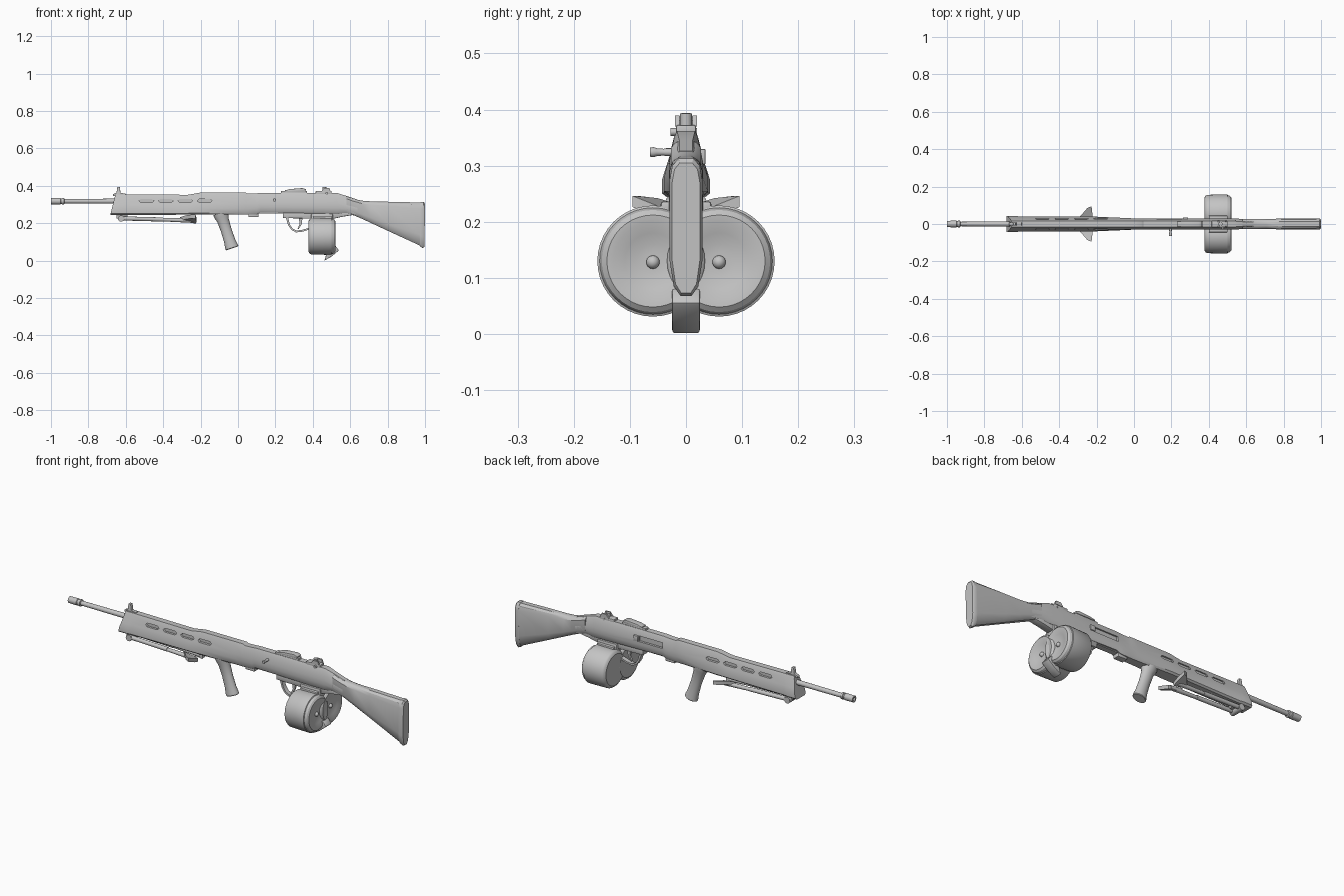
import bpy, bmesh, math
from mathutils import Vector

grey = bpy.data.materials.new("neutral_grey")
grey.diffuse_color = (0.55, 0.55, 0.55, 1)


def make(name, verts, faces, bevel=0.0, cuts=()):
    """Mesh part with optional bevel and cutters, smoothed by angle."""
    bm = bmesh.new()
    vs = [bm.verts.new(v) for v in verts]
    for f in faces:
        bm.faces.new([vs[i] for i in f])
    bmesh.ops.remove_doubles(bm, verts=bm.verts, dist=1e-5)
    bmesh.ops.recalc_face_normals(bm, faces=bm.faces)
    if bevel:
        sharp = [e for e in bm.edges if e.calc_face_angle(0) > 0.6]
        bmesh.ops.bevel(bm, geom=sharp, offset=bevel, segments=2, profile=0.5, affect='EDGES')
    me = bpy.data.meshes.new(name)
    bm.to_mesh(me)
    bm.free()
    me.materials.append(grey)
    ob = bpy.data.objects.new(name, me)
    bpy.context.collection.objects.link(ob)
    bpy.ops.object.select_all(action='DESELECT')
    bpy.context.view_layer.objects.active = ob
    ob.select_set(True)
    for c in cuts:
        m = ob.modifiers.new("cut", 'BOOLEAN')
        m.operation, m.solver, m.object = 'DIFFERENCE', 'EXACT', c
        bpy.ops.object.modifier_apply(modifier=m.name)
        bpy.data.objects.remove(c)
    bpy.ops.object.shade_smooth_by_angle(angle=math.radians(32))
    return ob


def loft(name, rings, **kw):
    n = len(rings[0])
    verts = [v for r in rings for v in r]
    faces = [(k * n + i, k * n + (i + 1) % n, (k + 1) * n + (i + 1) % n, (k + 1) * n + i)
             for k in range(len(rings) - 1) for i in range(n)]
    faces += [tuple(range(n)), tuple(range(len(verts) - n, len(verts)))]
    return make(name, verts, faces, **kw)


def plate(name, pts, y0, y1, **kw):
    """Side outline in x, z extruded across y."""
    return loft(name, [[(x, y, z) for x, z in pts] for y in (y0, y1)], **kw)


def box(name, x0, x1, y0, y1, z0, z1, **kw):
    return plate(name, [(x0, z0), (x1, z0), (x1, z1), (x0, z1)], y0, y1, **kw)


def turned(name, origin, direction, profile, n=20, squash=1.0):
    """Profile of (distance, radius) spun round an axis."""
    o, d = Vector(origin), Vector(direction).normalized()
    u = d.cross(Vector((0, 1, 0)))
    u = u.normalized() if u.length > 0.01 else Vector((1, 0, 0))
    v = d.cross(u)
    verts, faces = [], []
    for t, r in profile:
        for i in range(n):
            a = 2 * math.pi * i / n
            verts.append(o + d * t + u * r * math.cos(a) + v * r * squash * math.sin(a))
    for k in range(len(profile) - 1):
        for i in range(n):
            j = (i + 1) % n
            q = (k * n + i, k * n + j, (k + 1) * n + j, (k + 1) * n + i)
            if profile[k][1] == 0:
                q = (k * n, q[2], q[3])
            elif profile[k + 1][1] == 0:
                q = (q[0], q[1], (k + 1) * n)
            faces.append(q)
    return make(name, verts, faces)


def rod(name, a, b, r, r2=None, n=14):
    a, b = Vector(a), Vector(b)
    L = (b - a).length
    return turned(name, a, b - a, [(0, 0), (0, r), (L, r2 or r), (L, 0)], n)


def body_rings(stations, heights):
    """Stations: x bottom, x top, z bottom, z top, half widths by height."""
    rings = []
    for xb, xt, zb, zt, ws in stations:
        half = [(xb + (xt - xb) * t, w, zb + (zt - zb) * t) for t, w in zip(heights, ws)]
        rings.append(half + [(x, -w, z) for x, w, z in reversed(half)])
    return rings


# Barrel with muzzle device and open bore
turned("barrel", (-1, 0, 0.318), (1, 0, 0),
       [(0.03, 0), (0.03, 0.009), (0, 0.009), (0, 0.017), (0.05, 0.018), (0.053, 0.015),
        (0.058, 0.015), (0.06, 0.018), (0.07, 0.018), (0.072, 0.012), (0.38, 0.0135), (0.38, 0)])

# Vent slots and ejection port cutters
cutters = []
for i in range(4):
    x = -0.53 + 0.104 * i
    slot = [(x, 0.32), (x + 0.01, 0.329), (x + 0.07, 0.329), (x + 0.08, 0.32), (x + 0.07, 0.311), (x + 0.01, 0.311)]
    for s in (-1, 1):
        cutters.append(plate("slot_cutter", slot, s * 0.018, s * 0.06))
cutters.append(box("port_cutter", 0.12, 0.26, 0.018, 0.06, 0.302, 0.33))
for c in cutters:
    c.hide_render = True

# Handguard and receiver in one tapering body
wide = [0.033, 0.043, 0.043, 0.035, 0.021, 0.016]
mid = [0.030, 0.039, 0.039, 0.033, 0.021, 0.016]
slim = [0.022, 0.027, 0.030, 0.030, 0.021, 0.016]
rear = [0.015, 0.022, 0.027, 0.027, 0.018, 0.012]
heights = [0, 0.07, 0.28, 0.5, 0.9, 1]
loft("receiver", body_rings([
    (-0.683, -0.655, 0.243, 0.355, wide), (-0.63, -0.62, 0.243, 0.355, wide),
    (-0.61, -0.60, 0.243, 0.355, mid), (-0.27, -0.27, 0.246, 0.352, mid),
    (-0.20, -0.20, 0.246, 0.364, mid), (0.0, 0.0, 0.246, 0.364, slim),
    (0.04, 0.04, 0.246, 0.364, slim), (0.05, 0.05, 0.246, 0.358, slim),
    (0.10, 0.10, 0.248, 0.36, slim), (0.12, 0.12, 0.258, 0.362, slim),
    (0.53, 0.53, 0.25, 0.362, slim), (0.58, 0.58, 0.25, 0.346, rear),
    (0.64, 0.64, 0.238, 0.326, rear)], heights), cuts=cutters)

# Shoulder stock and butt pad
neck = [0.012, 0.020, 0.027, 0.027, 0.020, 0.010]
butt = [0.010, 0.022, 0.029, 0.029, 0.024, 0.013]
sh = [0, 0.07, 0.25, 0.85, 0.95, 1]
loft("stock", body_rings([
    (0.58, 0.58, 0.252, 0.345, neck), (0.62, 0.62, 0.242, 0.330, neck),
    (0.66, 0.66, 0.225, 0.321, neck), (0.71, 0.71, 0.202, 0.317, neck),
    (0.80, 0.80, 0.160, 0.315, butt), (0.972, 0.975, 0.081, 0.311, butt)], sh))
loft("butt_pad", body_rings([
    (0.972, 0.975, 0.076, 0.313, butt), (0.987, 0.993, 0.068, 0.313, butt),
    (0.997, 1.0, 0.073, 0.305, [w * 0.85 for w in butt])], sh))

# Lower receiver and magazine well
plate("lower_receiver", [(0.24, 0.262), (0.24, 0.228), (0.50, 0.222), (0.56, 0.235), (0.62, 0.245), (0.60, 0.27)],
      -0.021, 0.021, bevel=0.004)
box("hand_stop", 0.055, 0.11, -0.018, 0.018, 0.233, 0.255, bevel=0.003)
box("bottom_rail", 0.11, 0.25, -0.015, 0.015, 0.252, 0.27)

# Trigger and guard
plate("trigger_guard", [(0.255, 0.232), (0.268, 0.19), (0.285, 0.165), (0.31, 0.151), (0.345, 0.155), (0.385, 0.168),
                        (0.385, 0.178), (0.345, 0.165), (0.312, 0.161), (0.292, 0.172), (0.277, 0.194), (0.268, 0.232)],
      -0.012, 0.012)
plate("trigger", [(0.325, 0.23), (0.33, 0.195), (0.318, 0.17), (0.325, 0.17), (0.341, 0.195), (0.345, 0.23)],
      -0.006, 0.006)

# Twin drum magazine with dished faces and knobs
drum = [(0, 0), (0, 0.03), (0.002, 0.07), (0, 0.082), (0.006, 0.092), (0.014, 0.097), (0.112, 0.099),
        (0.122, 0.099), (0.124, 0.095), (0.136, 0.091), (0.143, 0.082), (0.142, 0.07), (0.136, 0.05),
        (0.131, 0.03), (0.130, 0.015), (0.130, 0)]
for side, s in (("left", -1), ("right", 1)):
    turned("drum_" + side, (0.377, s * 0.059, 0.13), (1, 0, 0), drum, 40)
    turned("drum_knob_" + side, (0.502, s * 0.059, 0.128), (1, 0, 0),
           [(0, 0.012), (0.008, 0.012), (0.013, 0.009), (0.016, 0.005), (0.017, 0)], 14)
    box("drum_latch_" + side, 0.40, 0.50, s * 0.02, s * 0.045, 0.215, 0.236, bevel=0.004)
box("feed_tower", 0.39, 0.508, -0.03, 0.03, 0.06, 0.25, bevel=0.006)
# Flared foot under the drums
plate("drum_foot", [(0.44, 0.07), (0.475, 0.045), (0.462, 0.0), (0.50, 0.022), (0.54, 0.055), (0.522, 0.078), (0.49, 0.09)],
      -0.025, 0.025, bevel=0.004)

# Angled foregrip
turned("foregrip", (-0.093, 0, 0.255), (0.061, 0, -0.188),
       [(0, 0), (0, 0.042), (0.02, 0.039), (0.04, 0.032), (0.1, 0.029), (0.16, 0.031), (0.185, 0.035),
        (0.196, 0.036), (0.199, 0.033), (0.199, 0)], 20, 0.75)

# Folded bipod
rod("bipod_pivot", (-0.625, -0.036, 0.225), (-0.625, 0.036, 0.225), 0.017)
box("bipod_mount", -0.65, -0.59, -0.018, 0.018, 0.225, 0.25, bevel=0.003)
for side, s in (("left", -1), ("right", 1)):
    rod("bipod_leg_" + side, (-0.625, s * 0.024, 0.226), (-0.40, s * 0.025, 0.22), 0.011)
    rod("bipod_leg_end_" + side, (-0.42, s * 0.025, 0.22), (-0.24, s * 0.026, 0.214), 0.009, 0.012)
    foot = [(-0.31, 0.018, 0.212), (-0.225, 0.018, 0.198), (-0.222, 0.05, 0.208), (-0.227, 0.095, 0.226),
            (-0.25, 0.085, 0.226), (-0.28, 0.05, 0.222)]
    loft("bipod_foot_" + side, [[(x, s * y, z + h) for x, y, z in foot] for h in (0, 0.02)])

# Front sight
plate("front_sight", [(-0.67, 0.345), (-0.60, 0.345), (-0.60, 0.358), (-0.628, 0.362), (-0.632, 0.394),
                      (-0.645, 0.394), (-0.65, 0.362), (-0.668, 0.356)], -0.009, 0.009, bevel=0.002)

# Top cover plate
box("top_mount", 0.23, 0.37, -0.014, 0.014, 0.355, 0.372, bevel=0.003)
plate("top_cover", [(0.25, 0.37), (0.36, 0.37), (0.365, 0.381), (0.345, 0.388), (0.28, 0.383), (0.25, 0.376)],
      -0.017, 0.017, bevel=0.002)

# Rear sight
box("rear_sight_base", 0.415, 0.50, -0.018, 0.018, 0.352, 0.372, bevel=0.003)
for s in (-1, 1):
    plate("rear_sight_ear", [(0.445, 0.37), (0.495, 0.37), (0.488, 0.389), (0.46, 0.389)], s * 0.012, s * 0.02)
rod("rear_sight_drum", (0.462, 0, 0.365), (0.462, 0, 0.393), 0.011)
rod("rear_sight_knob", (0.475, -0.028, 0.36), (0.475, 0.02, 0.36), 0.007)

# Charging handle and ejection deflector
turned("charging_handle", (0.195, 0, 0.324), (0, -1, 0),
       [(0, 0.007), (0.036, 0.007), (0.04, 0.006), (0.052, 0.007), (0.058, 0.009), (0.064, 0.008), (0.064, 0)], 16)
box("deflector", 0.262, 0.29, 0.015, 0.035, 0.302, 0.33, bevel=0.003)
